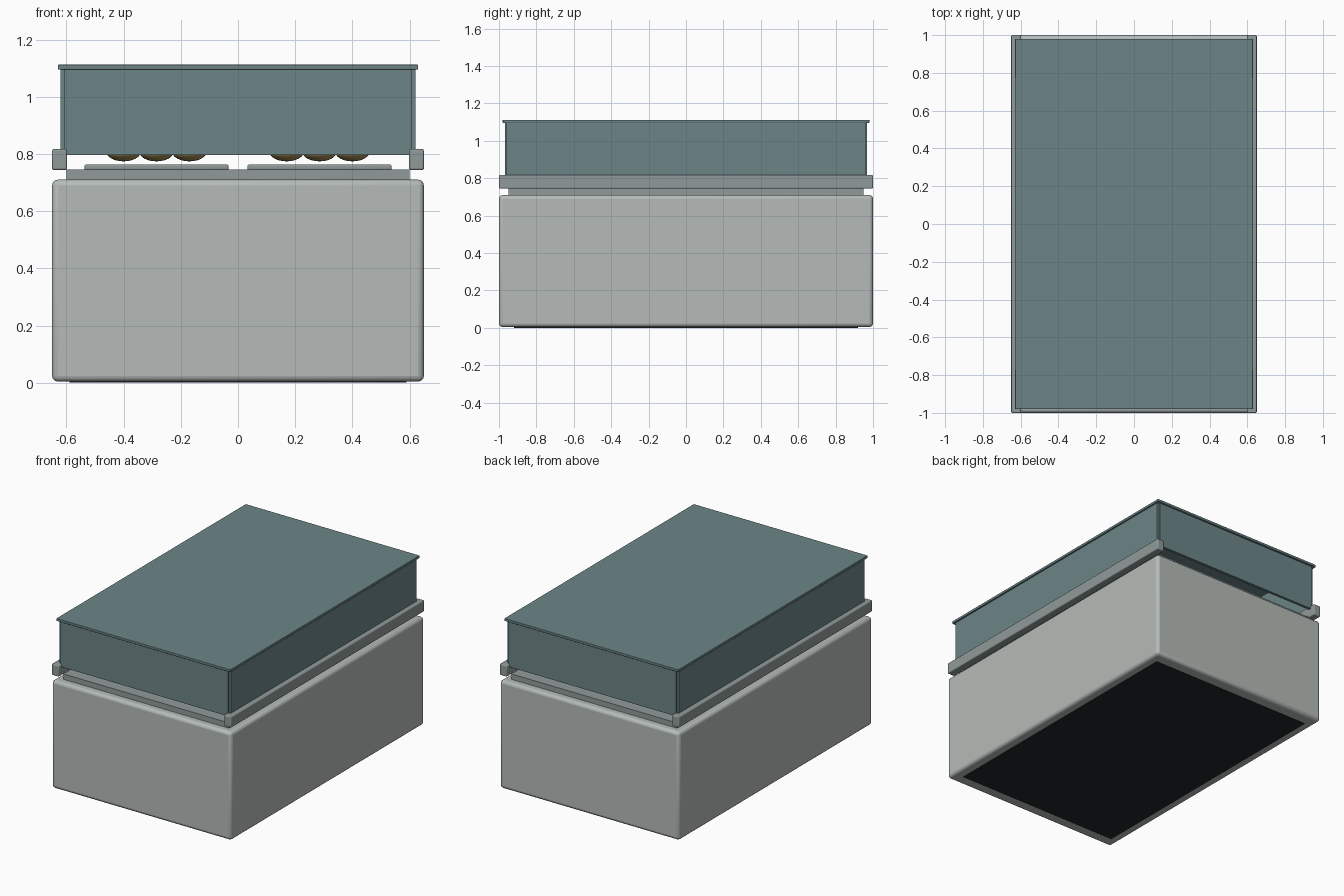
import bpy

if "Cube" in bpy.data.objects:
    bpy.data.objects.remove(bpy.data.objects["Cube"])


def material(name, rgb):
    m = bpy.data.materials.new(name)
    m.diffuse_color = (*rgb, 1)
    m.use_nodes = True
    m.node_tree.nodes["Principled BSDF"].inputs["Base Color"].default_value = m.diffuse_color
    return m


CASE = material("pale_grey", (0.46, 0.50, 0.48))
TRIM = material("trim_grey", (0.28, 0.33, 0.32))
GLASS = material("glass_teal", (0.15, 0.235, 0.245))
DARK = material("dark", (0.015, 0.018, 0.02))
GOLD = material("gold", (0.36, 0.25, 0.08))


def box(name, lo, hi, mat, bevel=0.0):
    """Box between two opposite corners, with optional rounded edges."""
    bpy.ops.mesh.primitive_cube_add(
        size=1, location=[(a + b) / 2 for a, b in zip(lo, hi)])
    o = bpy.context.object
    o.name = name
    o.scale = [b - a for a, b in zip(lo, hi)]
    bpy.ops.object.transform_apply(location=False, rotation=False, scale=True)
    o.data.materials.append(mat)
    if bevel:
        b = o.modifiers.new("bevel", "BEVEL")
        b.width = bevel
        b.segments = 3
        bpy.ops.object.shade_smooth_by_angle()
    return o


# cabinet, recessed foot and counter slab
box("cabinet", (-0.65, -1, 0.004), (0.65, 1, 0.71), CASE, 0.02)
box("foot_plate", (-0.59, -0.92, 0), (0.59, 0.92, 0.03), DARK)
box("counter_slab", (-0.6, -0.95, 0.70), (0.6, 0.95, 0.745), TRIM)

# hollow glass cover, open underneath
box("cover_top", (-0.63, -0.98, 1.095), (0.63, 0.98, 1.112), GLASS, 0.003)
for s, side in ((-1, "left"), (1, "right")):
    x0, x1 = sorted((s * 0.605, s * 0.62))
    box(side + "_glass", (x0, -0.96, 0.797), (x1, 0.96, 1.096), GLASS)
    x0, x1 = sorted((s * 0.598, s * 0.65))
    box(side + "_rail", (x0, -1, 0.744), (x1, 1, 0.817), TRIM, 0.006)
for s, end in ((-1, "front"), (1, "back")):
    y0, y1 = sorted((s * 0.95, s * 0.968))
    box(end + "_glass", (-0.606, y0, 0.797), (0.606, y1, 1.096), GLASS)

# two trays, each with three columns of flattened round items
for s, side in ((-1, "left"), (1, "right")):
    cx = s * 0.285
    box(side + "_tray", (cx - 0.252, -0.85, 0.743), (cx + 0.252, 0.85, 0.763), TRIM, 0.006)
    for col in (-1, 0, 1):
        for row in range(5):
            bpy.ops.mesh.primitive_uv_sphere_add(
                segments=24, ring_count=12, radius=0.06,
                location=(cx + col * 0.115, -0.6 + row * 0.3, 0.807))
            o = bpy.context.object
            o.name = side + "_bun"
            o.scale.z = 0.55
            o.data.materials.append(GOLD)
            bpy.ops.object.shade_smooth()
